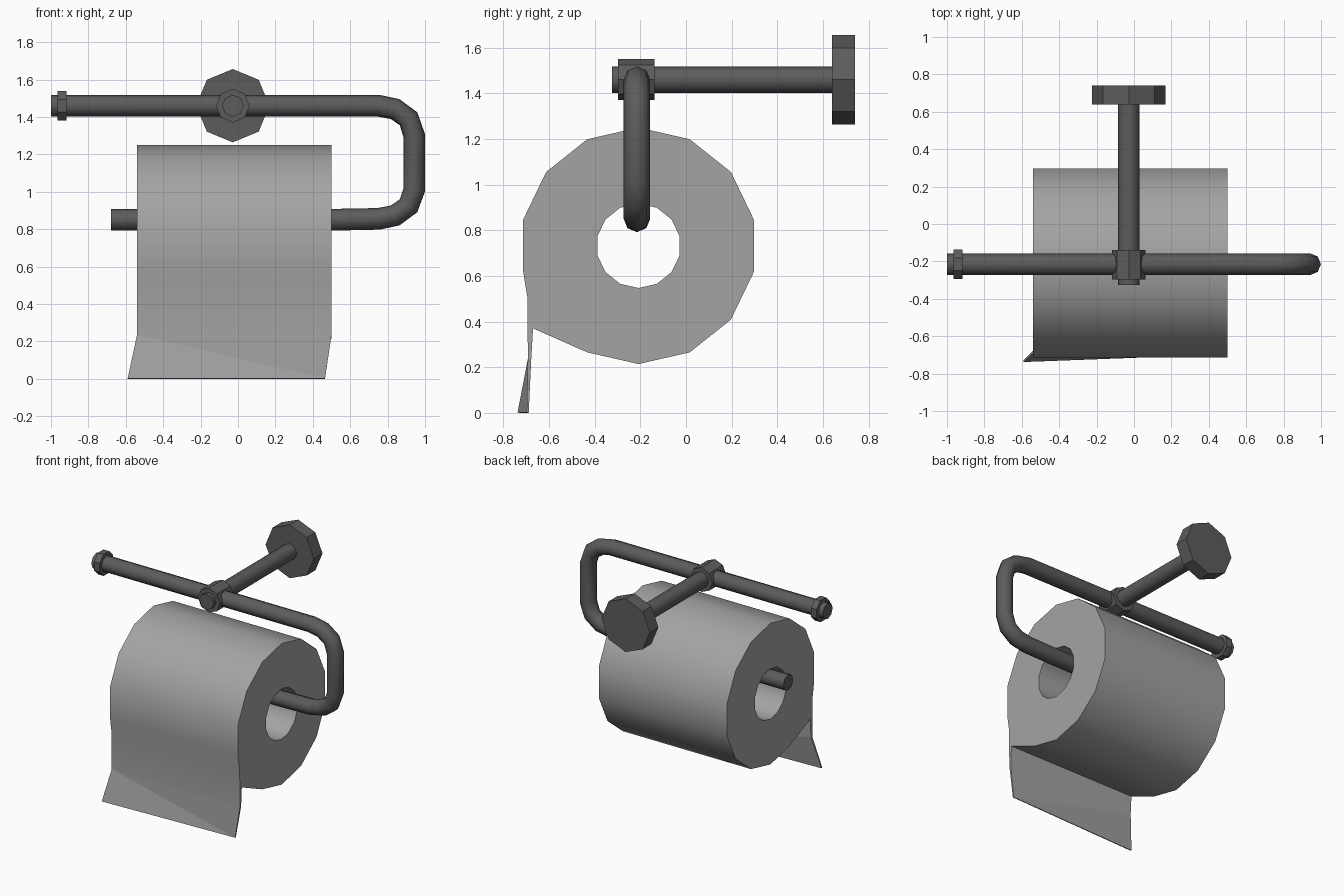
import bpy, bmesh, math

if "Cube" in bpy.data.objects:
    bpy.data.objects.remove(bpy.data.objects["Cube"])

def grey(name, v):
    m = bpy.data.materials.new(name)
    m.diffuse_color = (v, v, v, 1)
    m.use_nodes = True
    m.node_tree.nodes["Principled BSDF"].inputs["Base Color"].default_value = m.diffuse_color
    return m

METAL, PAPER = grey("dark_metal", 0.107), grey("paper", 0.37)

def smooth(ob, deg):
    bpy.ops.object.select_all(action='DESELECT')
    ob.select_set(True)
    bpy.context.view_layer.objects.active = ob
    bpy.ops.object.shade_smooth_by_angle(angle=math.radians(deg))

def finish(name, bm, mat):
    bmesh.ops.recalc_face_normals(bm, faces=bm.faces)
    me = bpy.data.meshes.new(name)
    bm.to_mesh(me)
    bm.free()
    me.materials.append(mat)
    ob = bpy.data.objects.new(name, me)
    bpy.context.collection.objects.link(ob)
    return ob

def prism(name, axis, a, b, c0, c1, r, turn=0.0, sides=8):
    """Closed prism along x or y, from a to b; vertices start at angle turn."""
    bm = bmesh.new()
    rings = []
    for t in (a, b):
        ring = []
        for i in range(sides):
            w = turn + 2 * math.pi * i / sides
            u, v = c0 + r * math.cos(w), c1 + r * math.sin(w)
            ring.append(bm.verts.new((t, u, v) if axis == 'x' else (u, t, v)))
        rings.append(ring)
        bm.faces.new(ring)
    for i in range(sides):
        j = (i + 1) % sides
        bm.faces.new((rings[0][i], rings[0][j], rings[1][j], rings[1][i]))
    return finish(name, bm, METAL)

PX, PY, PZ, R = -0.028, -0.215, 1.46, 0.058

# wall plate, post and hub
prism("wall_plate", 'y', 0.64, 0.74, PX, PZ, 0.196)
smooth(prism("wall_post", 'y', -0.325, 0.66, PX, PZ, R), 50)
prism("hub_collar", 'y', -0.297, -0.138, PX, PZ, 0.09)

# bent bar carrying the roll
path = [(-1, PZ), (0.75, PZ), (0.84, 1.442), (0.912, 1.39), (0.942, 1.30),
        (0.942, 1.01), (0.912, 0.925), (0.84, 0.873), (0.75, 0.855),
        (0.5, 0.85), (-0.68, 0.85)]
cu = bpy.data.curves.new("roll_bar", 'CURVE')
cu.dimensions = '3D'
cu.bevel_depth = R
cu.bevel_resolution = 2
cu.use_fill_caps = True
cu.materials.append(METAL)
sp = cu.splines.new('POLY')
sp.points.add(len(path) - 1)
for p, (x, z) in zip(sp.points, path):
    p.co = (x, PY, z, 1)
bar = bpy.data.objects.new("roll_bar", cu)
bpy.context.collection.objects.link(bar)
bpy.ops.object.select_all(action='DESELECT')
bar.select_set(True)
bpy.context.view_layer.objects.active = bar
bpy.ops.object.convert(target='MESH')
smooth(bpy.context.object, 50)

# collar at the free end of the bar
prism("end_collar", 'x', -0.965, -0.918, PY, PZ, 0.085, math.pi / 8)

# paper roll with hanging sheet
N, CY, CZ = 14, -0.208, 0.732
bm = bmesh.new()
V = lambda px, py, pz: bm.verts.new((px, py, pz))
ends = []
for x, dx, dy in ((-0.54, -0.59, -0.738), (0.50, 0.465, -0.698)):
    ang = [math.pi / 2 + 2 * math.pi * k / N for k in range(N)]
    inner = [V(x, CY + 0.185 * math.cos(w), CZ + 0.185 * math.sin(w)) for w in ang]
    outer = [V(x, -0.67, 0.37) if k == 5 else
             V(x, CY + 0.518 * math.cos(w), CZ + 0.518 * math.sin(w))
             for k, w in enumerate(ang)]
    A, C, F = V(x, -0.694, 0.50), V(x, -0.693, 0.235), V(x, -0.678, 0.235)
    D, E = V(dx, dy, 0.002), V(dx, dy + 0.009, 0.0)
    B = outer[5]
    for k in range(N):
        j = (k + 1) % N
        bm.faces.new((inner[k], inner[j], outer[j], outer[k]))
    bm.faces.new((outer[4], A, B))
    bm.faces.new((A, C, F, B))
    bm.faces.new((C, D, E, F))
    ends.append((inner, outer[:5] + [A, C, D, E, F] + outer[5:]))
(in0, out0), (in1, out1) = ends
for l, r in ((in0, in1), (out0, out1)):
    for k in range(len(l)):
        j = (k + 1) % len(l)
        if l is out0 and k == 6:      # twisted front of the sheet
            bm.faces.new((l[k], l[j], r[j]))
            bm.faces.new((l[k], r[j], r[k]))
        elif l is out0 and k == 8:    # twisted back, same diagonal
            bm.faces.new((l[k], l[j], r[k]))
            bm.faces.new((l[j], r[j], r[k]))
        else:
            bm.faces.new((l[k], l[j], r[j], r[k]))
roll = finish("paper_roll", bm, PAPER)
smooth(roll, 30)
# loose end of the sheet stays flat shaded
for p in roll.data.polygons:
    if p.center.z < 0.2:
        p.use_smooth = False
